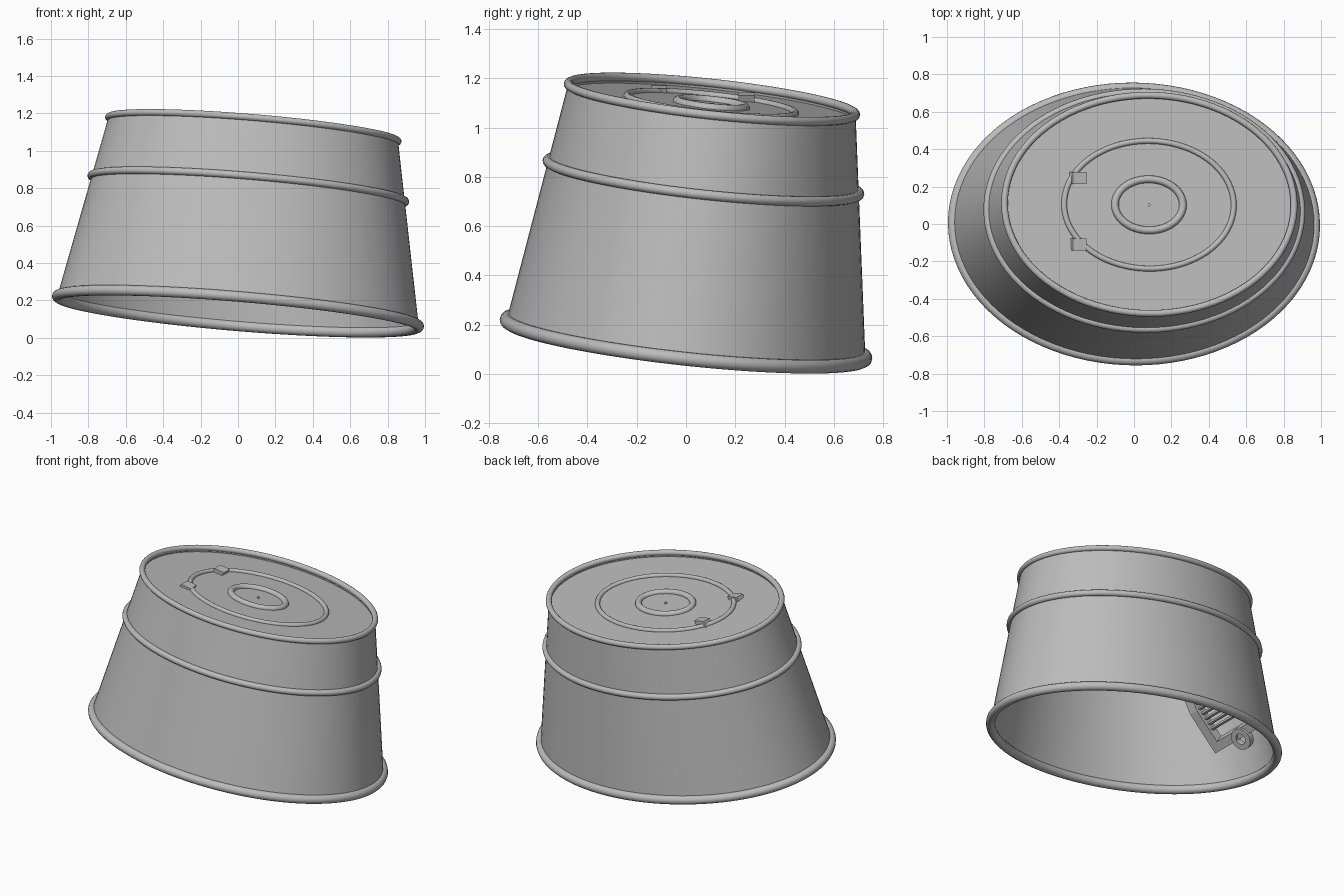
import bpy, bmesh, math
from mathutils import Vector, Matrix

if "Cube" in bpy.data.objects:
    bpy.data.objects.remove(bpy.data.objects["Cube"])

# One steel colour
steel = bpy.data.materials.new("grey_steel")
steel.diffuse_color = (0.5, 0.5, 0.5, 1)
steel.use_nodes = True
steel.node_tree.nodes["Principled BSDF"].inputs["Base Color"].default_value = steel.diffuse_color

RATIO = 0.755          # oval depth / width
SEG = 96
AXIS = Vector((0.084, 0.108, 1)).normalized()
TILT = Matrix.Translation((0, 0, 0.142)) @ Vector((0, 0, 1)).rotation_difference(AXIS).to_matrix().to_4x4()
HEIGHT = 0.982


def finish(name, bm, smooth=True):
    bmesh.ops.recalc_face_normals(bm, faces=bm.faces)
    me = bpy.data.meshes.new(name)
    bm.to_mesh(me)
    bm.free()
    me.materials.append(steel)
    ob = bpy.data.objects.new(name, me)
    bpy.context.collection.objects.link(ob)
    if smooth:
        bpy.ops.object.select_all(action='DESELECT')
        ob.select_set(True)
        bpy.context.view_layer.objects.active = ob
        bpy.ops.object.shade_smooth_by_angle(angle=math.radians(35))
    return ob


def oval_sweep(name, profile):
    """Sweep closed profile points (radius, outward offset, height) round the oval."""
    bm = bmesh.new()
    rings = []
    for i in range(SEG):
        t = 2 * math.pi * i / SEG
        c, s = math.cos(t), math.sin(t)
        out = Vector((c * RATIO, s)).normalized()
        rings.append([bm.verts.new(TILT @ Vector((r * c + d * out.x, r * RATIO * s + d * out.y, h)))
                      for r, d, h in profile])
    n = len(profile)
    for i in range(SEG):
        a, b = rings[i], rings[(i + 1) % SEG]
        for j in range(n):
            k = (j + 1) % n
            bm.faces.new((a[j], b[j], b[k], a[k]))
    return finish(name, bm)


def oval_tube(name, radius, height, thick, sides=14):
    steps = [2 * math.pi * k / sides for k in range(sides)]
    return oval_sweep(name, [(radius, thick * math.cos(a), height + thick * math.sin(a)) for a in steps])


def extrude_y(name, outline, y0, y1):
    """Plate with an x-z outline, spanning y0 to y1."""
    bm = bmesh.new()
    face = bm.faces.new([bm.verts.new((x, y0, z)) for x, z in outline])
    ext = bmesh.ops.extrude_face_region(bm, geom=[face])
    bmesh.ops.translate(bm, vec=(0, y1 - y0, 0),
                        verts=[v for v in ext["geom"] if isinstance(v, bmesh.types.BMVert)])
    return finish(name, bm, False)


# Tapered shell, open below
oval_sweep("tub_wall", [(0.97, 0, 0), (0.777, 0, HEIGHT), (0.777, -0.012, HEIGHT), (0.97, -0.012, 0)])

# Rolled rims and the raised band
oval_tube("bottom_rim", 0.97, 0, 0.028)
oval_tube("middle_band", 0.843, 0.662, 0.02)
oval_tube("top_rim", 0.777, HEIGHT, 0.018)

# Recessed end panel
bm = bmesh.new()
loops = []
for h in (HEIGHT - 0.024, HEIGHT - 0.036):
    loops.append([bm.verts.new(TILT @ Vector((0.772 * math.cos(2 * math.pi * i / SEG),
                                              0.772 * RATIO * math.sin(2 * math.pi * i / SEG), h)))
                  for i in range(SEG)])
    bm.faces.new(loops[-1])
for i in range(SEG):
    k = (i + 1) % SEG
    bm.faces.new((loops[0][i], loops[0][k], loops[1][k], loops[1][i]))
finish("end_panel", bm)

# Pressed rings on the panel and the centre mark
oval_tube("large_panel_ring", 0.455, HEIGHT - 0.022, 0.015)
oval_tube("small_panel_ring", 0.182, HEIGHT - 0.022, 0.02)
bm = bmesh.new()
bmesh.ops.create_cone(bm, cap_ends=True, segments=12, radius1=0.008, radius2=0.008, depth=0.012,
                      matrix=TILT @ Matrix.Translation((0, 0, HEIGHT - 0.022)))
finish("centre_mark", bm)

# Inner bracket: two bent rails whose tips poke through the panel
for side, y, top in (("front", -0.11, 1.17), ("back", 0.245, 1.142)):
    extrude_y(side + "_bracket_rail",
              [(-0.255, top - 0.012), (-0.325, top), (-0.63, 0.62), (-0.80, 0.43), (-0.77, 0.38), (-0.57, 0.58)],
              y - 0.032, y + 0.032)

# Rungs between the rails
for i in range(7):
    f = i / 6
    x, z = -0.70 + 0.15 * f, 0.49 + 0.16 * f
    extrude_y("bracket_rung", [(x, z), (x + 0.018, z), (x + 0.018, z + 0.014), (x, z + 0.014)], -0.09, 0.225)

# Foot plate joining the rails
extrude_y("bracket_foot", [(-0.73, 0.42), (-0.77, 0.38), (-0.80, 0.43), (-0.76, 0.47)], -0.09, 0.225)

# Lug with a round hole, facing down the slope
bm = bmesh.new()
frame = Matrix.Translation((-0.775, 0.11, 0.38)) @ Matrix.Rotation(math.radians(-45), 4, 'Y')
N = 24
rows = []
for r, h in ((0.07, -0.02), (0.07, 0.02), (0.035, 0.02), (0.035, -0.02)):
    rows.append([bm.verts.new(frame @ Vector((r * math.cos(2 * math.pi * i / N), r * math.sin(2 * math.pi * i / N), h)))
                 for i in range(N)])
for j in range(4):
    for i in range(N):
        k, m = (i + 1) % N, (j + 1) % 4
        bm.faces.new((rows[j][i], rows[j][k], rows[m][k], rows[m][i]))
finish("bracket_lug", bm)
